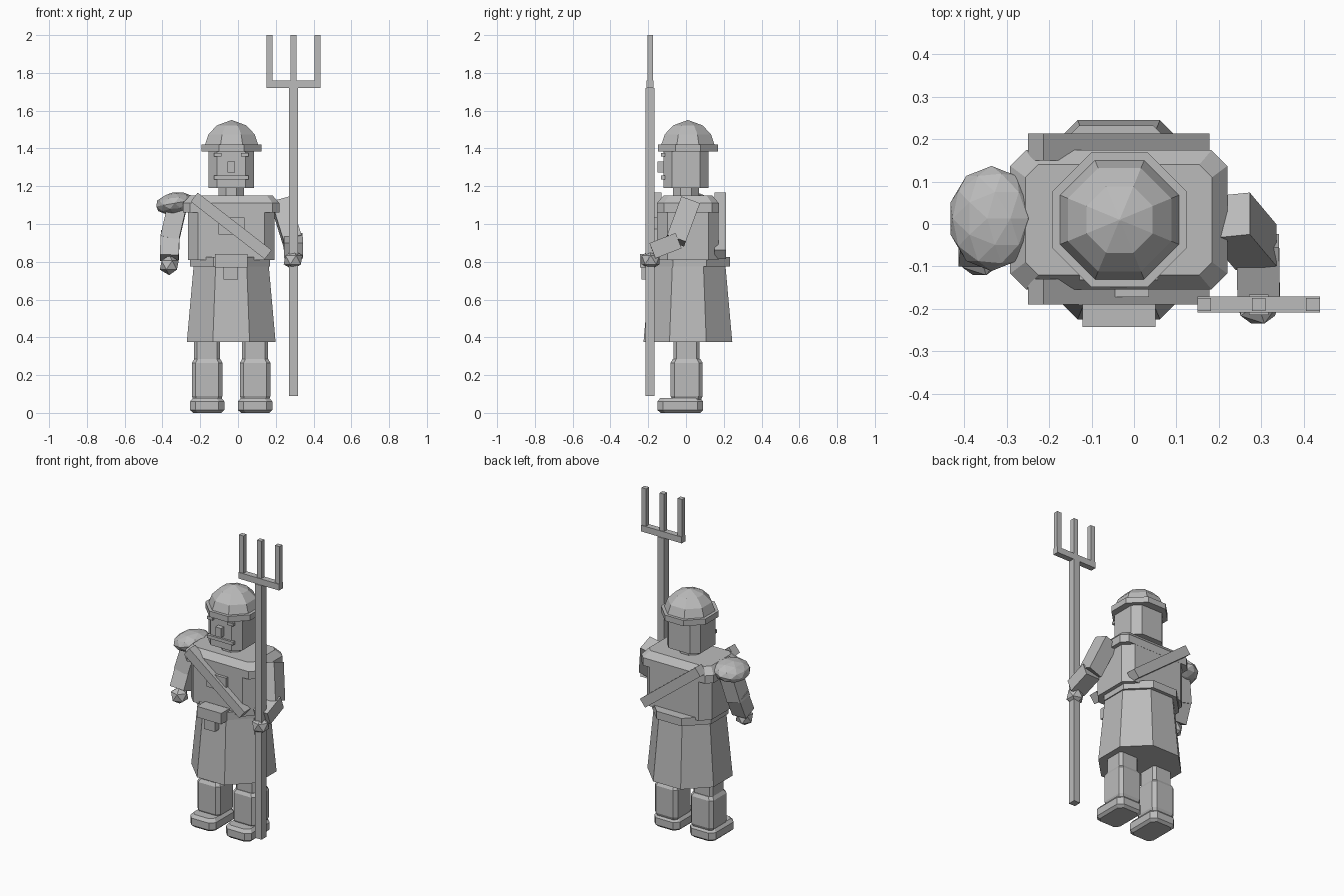
import bpy, bmesh, math
from mathutils import Matrix, Vector

if "Cube" in bpy.data.objects:
    bpy.data.objects.remove(bpy.data.objects["Cube"], do_unlink=True)

CX, CY = -0.036, 0.01   # body centre line
OCT = 0.586             # corner cut of a regular octagon, relative to half width

stone = bpy.data.materials.new("stone_grey")
stone.use_nodes = True
stone.diffuse_color = (0.5, 0.5, 0.5, 1)
stone.node_tree.nodes["Principled BSDF"].inputs["Base Color"].default_value = (0.5, 0.5, 0.5, 1)


def finish(name, bm, matrix=None):
    if matrix is not None:
        bm.transform(matrix)
    bmesh.ops.recalc_face_normals(bm, faces=bm.faces)
    mesh = bpy.data.meshes.new(name)
    bm.to_mesh(mesh)
    bm.free()
    mesh.materials.append(stone)
    obj = bpy.data.objects.new(name, mesh)
    bpy.context.collection.objects.link(obj)
    return obj


def box(name, x, y, z, matrix=None):
    """Box from (min, max) pairs."""
    bm = bmesh.new()
    bmesh.ops.create_cube(bm, size=1)
    for v in bm.verts:
        v.co = [r[0] + (c + 0.5) * (r[1] - r[0]) for c, r in zip(v.co, (x, y, z))]
    return finish(name, bm, matrix)


def loft(name, cx, cy, sections):
    """Stacked chamfered rectangles: (z, half x, half y, corner cut)."""
    bm = bmesh.new()
    rings = []
    for z, hx, hy, c in sections:
        pts = [(hx, c - hy), (hx, hy - c), (hx - c, hy), (c - hx, hy),
               (-hx, hy - c), (-hx, c - hy), (c - hx, -hy), (hx - c, -hy)]
        rings.append([bm.verts.new((cx + px, cy + py, z)) for px, py in pts])
    for low, high in zip(rings, rings[1:]):
        for i in range(8):
            j = (i + 1) % 8
            bm.faces.new((low[i], low[j], high[j], high[i]))
    bm.faces.new(rings[0][::-1])
    bm.faces.new(rings[-1])
    return finish(name, bm)


def octagons(name, cx, cy, rows):
    return loft(name, cx, cy, [(z, r, r, r * OCT) for z, r in rows])


def limb(name, a, b, width, depth):
    """Box running from a to b, its width kept close to the x axis."""
    a, b = Vector(a), Vector(b)
    w = (b - a).normalized()
    v = w.cross(Vector((1, 0, 0))).normalized()
    u = v.cross(w)
    m = Matrix.Translation(a) @ Matrix((u, v, w)).transposed().to_4x4()
    return box(name, (-width / 2, width / 2), (-depth / 2, depth / 2), (0, (b - a).length), m)


def ball(name, centre, radii, detail, tilt=0):
    bm = bmesh.new()
    bmesh.ops.create_icosphere(bm, subdivisions=detail, radius=1)
    m = Matrix.Translation(centre) @ Matrix.Rotation(tilt, 4, 'Y') @ Matrix.Diagonal((*radii, 1))
    return finish(name, bm, m)


# Legs and boots
for side, s in (("right", -1), ("left", 1)):
    x = CX + s * 0.127
    loft(side + "_foot", x, -0.03, [(0, 0.075, 0.105, 0.025), (0.015, 0.091, 0.121, 0.03),
                                    (0.06, 0.091, 0.121, 0.03), (0.08, 0.075, 0.105, 0.025)])
    loft(side + "_boot_shaft", x, 0.003, [(0.06, 0.07, 0.073, 0.018), (0.09, 0.081, 0.085, 0.02),
                                          (0.265, 0.081, 0.085, 0.02), (0.285, 0.069, 0.073, 0.018)])
    loft(side + "_leg", x, 0.003, [(0.26, 0.069, 0.069, 0.016), (0.45, 0.069, 0.069, 0.016)])

# Skirt, belt and buckle
octagons("skirt", CX, CY, [(0.375, 0.235), (0.79, 0.198)])
octagons("belt", -0.042, 0.02, [(0.775, 0.212), (0.825, 0.212)])
box("buckle", (-0.122, 0.051), (-0.243, -0.16), (0.77, 0.84))
box("buckle_tab", (-0.077, 0.0), (-0.235, -0.16), (0.705, 0.78))

# Torso with wider yoke
loft("torso", CX, CY, [(0.81, 0.23, 0.163, 0.055), (1.07, 0.23, 0.163, 0.055)])
loft("yoke", CX, CY, [(1.06, 0.256, 0.164, 0.037), (1.11, 0.256, 0.164, 0.037),
                      (1.15, 0.22, 0.13, 0.03)])
box("chest_plate", (-0.103, 0.035), (-0.172, -0.14), (0.945, 1.035))

# Diagonal straps on chest and back
slant = Matrix.Translation((CX, 0, 0.99)) @ Matrix.Rotation(math.radians(37.8), 4, 'Y')
for name, y in (("front_strap", (-0.19, -0.13)), ("back_strap", (0.15, 0.213))):
    box(name, (-0.248, 0.248), y, (-0.03, 0.03), slant)

# Head and face
octagons("neck", CX, 0, [(1.13, 0.068), (1.21, 0.068)])
loft("head", CX, 0, [(1.19, 0.12, 0.12, 0.045), (1.42, 0.12, 0.12, 0.045)])
box("nose", (-0.056, -0.016), (-0.15, -0.11), (1.273, 1.332))
box("mouth", (-0.128, 0.056), (-0.133, -0.11), (1.236, 1.257))
for side, s in (("right", -1), ("left", 1)):
    x = CX + s * 0.072
    box(side + "_brow", (x - 0.02, x + 0.02), (-0.132, -0.11), (1.357, 1.375))

# Helmet
octagons("helmet_brim", -0.034, CY, [(1.385, 0.159), (1.422, 0.159)])
octagons("helmet_dome", -0.034, CY, [(1.42, 0.141), (1.475, 0.122), (1.522, 0.078), (1.55, 0.002)])

# Right arm, hanging, with shoulder pad
ball("shoulder_pad", (-0.336, 0.013, 1.11), (0.103, 0.124, 0.058), 2, math.radians(-10))
limb("right_upper_arm", (-0.318, 0.015, 1.11), (-0.362, -0.015, 0.92), 0.1, 0.1)
limb("right_forearm", (-0.358, -0.005, 0.95), (-0.364, -0.06, 0.82), 0.1, 0.09)
ball("right_hand", (-0.364, -0.073, 0.782), (0.056, 0.056, 0.053), 1)

# Left arm, bent forward to hold the fork
limb("left_upper_arm", (0.225, 0.02, 1.115), (0.288, -0.055, 0.912), 0.1, 0.105)
limb("left_forearm", (0.292, -0.04, 0.912), (0.294, -0.178, 0.858), 0.1, 0.087)
ball("left_hand", (0.292, -0.187, 0.81), (0.056, 0.056, 0.053), 1)

# Three-pronged fork
FX, FY = 0.294, -0.19
box("fork_pole", (FX - 0.023, FX + 0.023), (FY - 0.024, FY + 0.024), (0.09, 1.72))
box("fork_crossbar", (FX - 0.144, FX + 0.144), (FY - 0.019, FY + 0.019), (1.72, 1.76))
for name, dx in (("right_prong", -0.128), ("middle_prong", 0), ("left_prong", 0.128)):
    x = FX + dx
    box(name, (x - 0.016, x + 0.016), (FY - 0.015, FY + 0.015), (1.75, 2.0))
